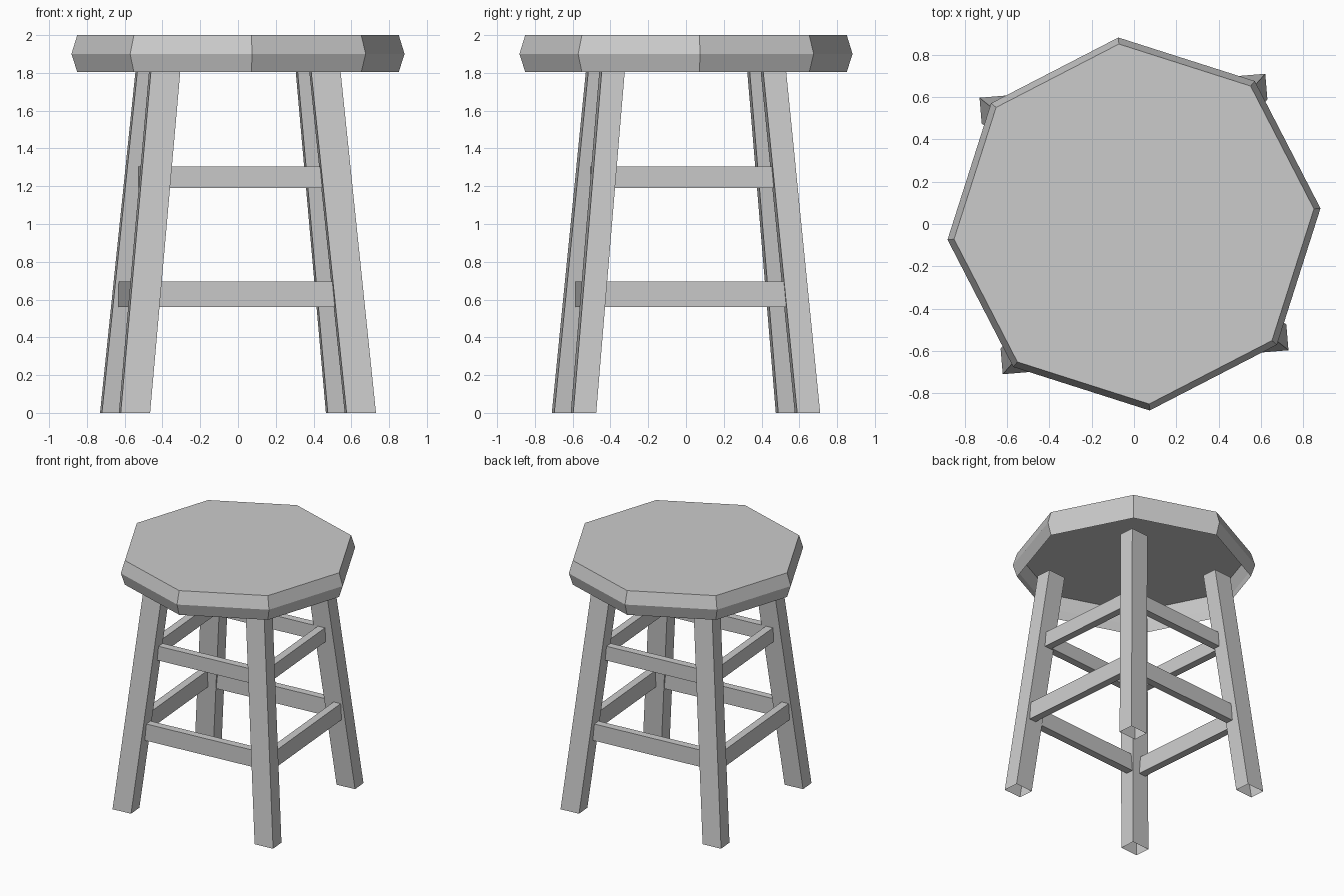
import bpy, bmesh
from math import radians, cos, sin, pi
from mathutils import Matrix

if "Cube" in bpy.data.objects:
    bpy.data.objects.remove(bpy.data.objects["Cube"])

TURN = radians(4.8)              # whole stool is turned slightly
ROT = Matrix.Rotation(TURN, 4, 'Z')


def loft(name, rings, cap_first=False, cap_last=False):
    """Skin a list of equal-length rings (bottom to top, counter-clockwise)."""
    bm = bmesh.new()
    loops = [[bm.verts.new(p) for p in ring] for ring in rings]
    n = len(loops[0])
    for lo, hi in zip(loops, loops[1:]):
        for i in range(n):
            j = (i + 1) % n
            bm.faces.new((lo[i], lo[j], hi[j], hi[i]))
    if cap_first:
        bm.faces.new(loops[0][::-1])
    if cap_last:
        bm.faces.new(loops[-1])
    bm.transform(ROT)
    mesh = bpy.data.meshes.new(name)
    bm.to_mesh(mesh)
    bm.free()
    bpy.context.collection.objects.link(bpy.data.objects.new(name, mesh))


def rect(x0, x1, y0, y1, z):
    x0, x1 = sorted((x0, x1))
    y0, y1 = sorted((y0, y1))
    return [(x0, y0, z), (x1, y0, z), (x1, y1, z), (x0, y1, z)]


# Seat: eight-sided shell with a ridged rim, open underneath
def octagon(r, z):
    return [(r * cos(k * pi / 4), r * sin(k * pi / 4), z) for k in range(8)]


loft("seat", [octagon(0.854, 1.805), octagon(0.885, 1.9), octagon(0.854, 2.0)],
     cap_last=True)

# Legs: splayed open-ended tubes of constant section
LEG_W, LEG_D, LEG_TOP = 0.156, 0.122, 1.805


def leg_outer(z):
    t = z / LEG_TOP
    return 0.678 - 0.174 * t, 0.656 - 0.166 * t


for sy, fb in ((-1, "front"), (1, "back")):
    for sx, lr in ((-1, "left"), (1, "right")):
        rings = []
        for z in (0, LEG_TOP):
            a, b = leg_outer(z)
            rings.append(rect(sx * a, sx * (a - LEG_W), sy * b, sy * (b - LEG_D), z))
        loft(f"{fb}_{lr}_leg", rings)

# Stretchers: two levels on all four sides
# (level, bottom, top, outer face of side rails, outer face of front/back rails)
THICK, SINK = 0.06, 0.03
for level, z0, z1, ax, by in (("lower", 0.56, 0.695, 0.594, 0.548),
                              ("upper", 1.19, 1.305, 0.494, 0.473)):
    a, b = leg_outer((z0 + z1) / 2)
    hx, hy = a - LEG_W + SINK, b - LEG_D + SINK
    for s, fb, lr in ((-1, "front", "left"), (1, "back", "right")):
        loft(f"{level}_{fb}_stretcher",
             [rect(-hx, hx, s * by, s * (by - THICK), z) for z in (z0, z1)], True, True)
        loft(f"{level}_{lr}_stretcher",
             [rect(s * ax, s * (ax - THICK), -hy, hy, z) for z in (z0, z1)], True, True)
